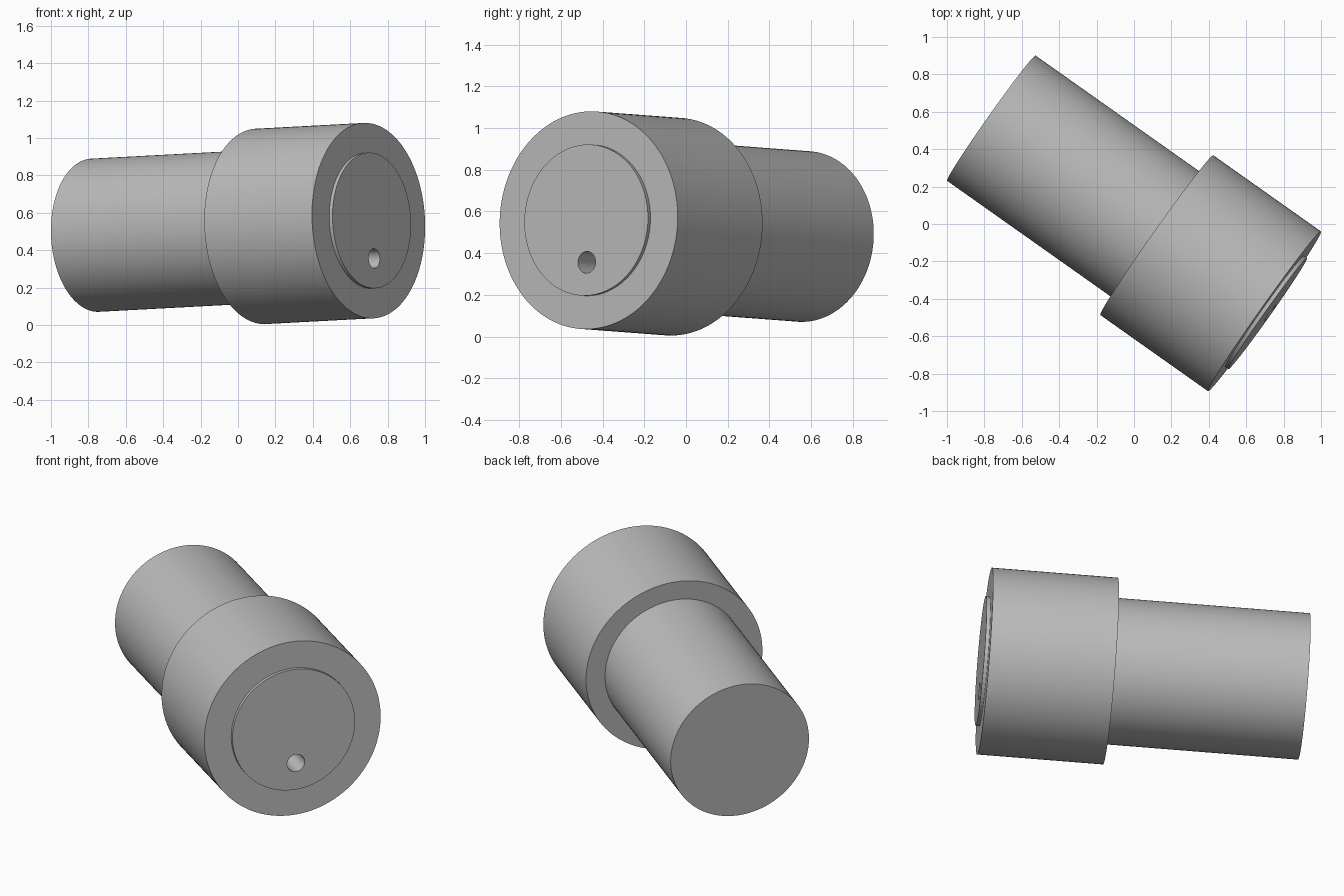
import bpy, bmesh, math
from mathutils import Vector, Matrix

cube = bpy.data.objects.get("Cube")
if cube:
    bpy.data.objects.remove(cube, do_unlink=True)

grey = bpy.data.materials.new("plain grey")
grey.use_nodes = True
colour = (0.5, 0.5, 0.5, 1)
grey.diffuse_color = colour
grey.node_tree.nodes["Principled BSDF"].inputs["Base Color"].default_value = colour

# Tilted frame: local z runs from the stem end to the collar face, local y is up
back = Vector((-0.763, 0.566, 0.48))
front = Vector((0.698, -0.467, 0.558))
length = (front - back).length
axis = (front - back).normalized()
side = Vector((0, 0, 1)).cross(axis).normalized()
up = axis.cross(side)
frame = Matrix((side, up, axis)).transposed().to_4x4()
frame.translation = back


def revolve(name, profile, centre=(0, 0), steps=128):
    """Turn a (radius, height) profile around the local z axis."""
    bm = bmesh.new()
    verts = [bm.verts.new((r, 0, z)) for r, z in profile]
    edges = [bm.edges.new(pair) for pair in zip(verts, verts[1:])]
    bmesh.ops.spin(bm, geom=verts + edges, cent=(0, 0, 0), axis=(0, 0, 1),
                   angle=math.tau, steps=steps, use_duplicate=False)
    bmesh.ops.remove_doubles(bm, verts=bm.verts, dist=1e-5)
    bmesh.ops.recalc_face_normals(bm, faces=bm.faces)
    bmesh.ops.translate(bm, verts=bm.verts, vec=(*centre, 0))
    mesh = bpy.data.meshes.new(name)
    bm.to_mesh(mesh)
    bm.free()
    mesh.materials.append(grey)
    obj = bpy.data.objects.new(name, mesh)
    obj.matrix_world = frame
    bpy.context.collection.objects.link(obj)
    return obj


# Stem, wide collar and raised end disc, turned as one piece
stem_r, collar_r, disc_r = 0.41, 0.523, 0.363
collar_start = length - 0.706
disc_top = length + 0.021
body = revolve("stepped_body", [
    (0, 0), (stem_r, 0), (stem_r, collar_start), (collar_r, collar_start),
    (collar_r, length), (disc_r, length), (disc_r, disc_top), (0, disc_top)])

# Small off-centre hole drilled into the end disc
drill = revolve("drill_cutter", [
    (0, length - 0.4), (0.052, length - 0.4), (0.052, length + 0.1), (0, length + 0.1)],
    centre=(0.01, -0.203), steps=48)
drill.hide_render = True
cut = body.modifiers.new("drilled_hole", 'BOOLEAN')
cut.operation = 'DIFFERENCE'
cut.solver = 'EXACT'
cut.object = drill

bpy.context.view_layer.update()
bpy.ops.object.select_all(action='DESELECT')
bpy.context.view_layer.objects.active = body
body.select_set(True)
bpy.ops.object.modifier_apply(modifier=cut.name)
bpy.data.objects.remove(drill, do_unlink=True)
bpy.ops.object.shade_smooth_by_angle(angle=math.radians(30))
